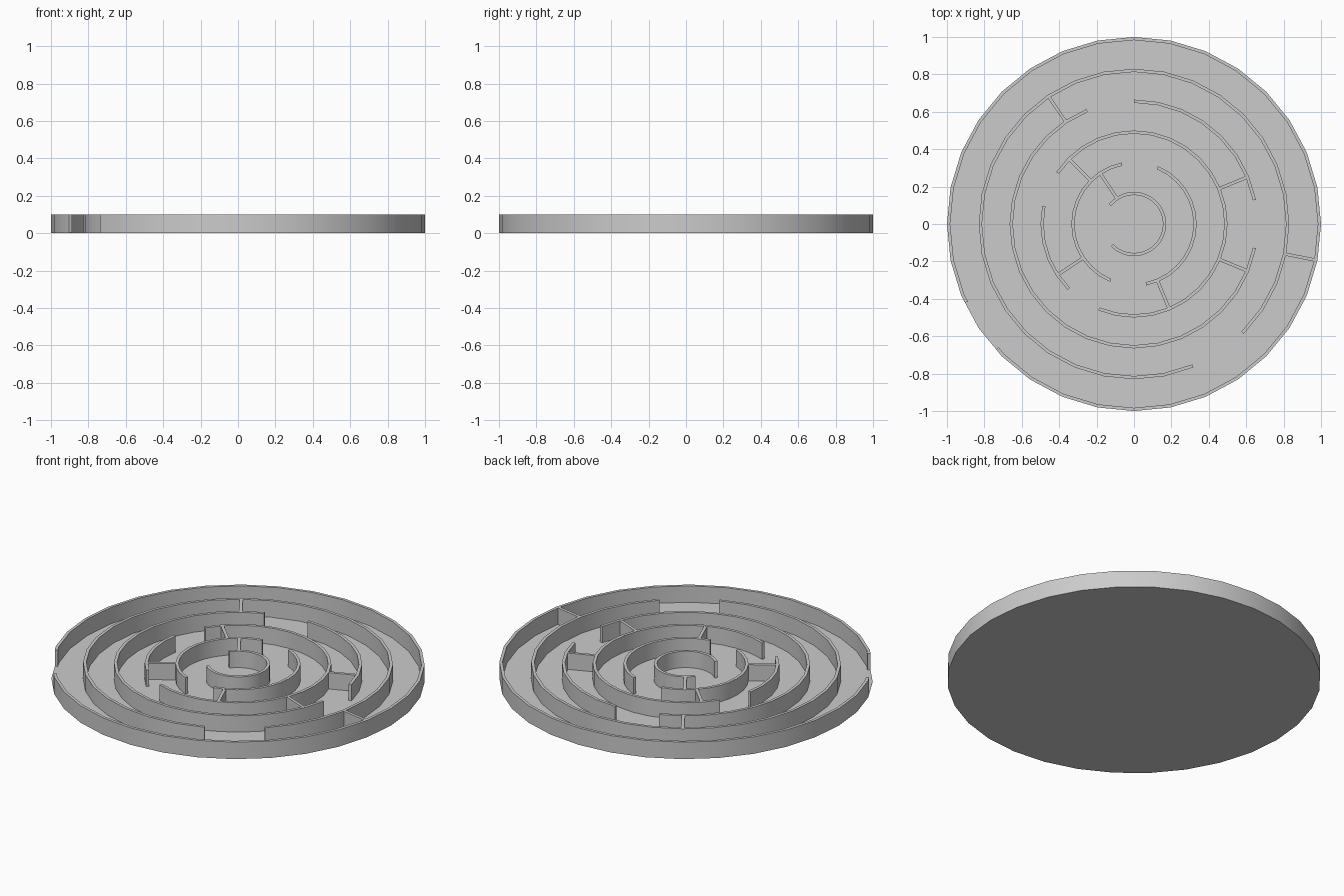
import bpy
import bmesh
from math import radians, sin, cos, floor

cube = bpy.data.objects.get("Cube")
if cube:
    bpy.data.objects.remove(cube)

HEIGHT = 0.1
FLOOR = 0.003
THICK = 0.017
STEP = 360 / 32          # facet angle shared by every ring
RADII = [1.0, 0.83, 0.665, 0.5, 0.335, 0.172]   # outer radius of each ring

grey = bpy.data.materials.new("plain grey")
grey.use_nodes = True
colour = (0.6, 0.6, 0.6, 1)
grey.diffuse_color = colour
grey.node_tree.nodes["Principled BSDF"].inputs["Base Color"].default_value = colour


def finish(name, bm):
    bmesh.ops.recalc_face_normals(bm, faces=bm.faces)
    mesh = bpy.data.meshes.new(name)
    bm.to_mesh(mesh)
    bm.free()
    mesh.materials.append(grey)
    obj = bpy.data.objects.new(name, mesh)
    bpy.context.collection.objects.link(obj)
    bpy.ops.object.select_all(action='DESELECT')
    obj.select_set(True)
    bpy.context.view_layer.objects.active = obj
    bpy.ops.object.shade_smooth_by_angle(angle=radians(30))


def curved_wall(name, ring, start, end):
    """Faceted wall sweeping anticlockwise between two angles in degrees."""
    angles = [start]
    nxt = (floor(start / STEP + 1e-6) + 1) * STEP
    while nxt < end - 0.01:
        angles.append(nxt)
        nxt += STEP
    angles.append(end)
    outer = RADII[ring]
    inner = outer - THICK
    bm = bmesh.new()
    sections = []
    for angle in angles:
        # Points between facet corners lie on the straight facet
        offset = (angle % STEP) - STEP / 2
        flat = cos(radians(STEP / 2)) / cos(radians(offset))
        c, s = cos(radians(angle)) * flat, sin(radians(angle)) * flat
        sections.append([bm.verts.new((r * c, r * s, z)) for r, z in
                         ((inner, 0), (outer, 0), (outer, HEIGHT), (inner, HEIGHT))])
    for a, b in zip(sections, sections[1:]):
        for i in range(4):
            j = (i + 1) % 4
            bm.faces.new((a[i], a[j], b[j], b[i]))
    bm.faces.new(sections[0])
    bm.faces.new(sections[-1])
    finish(name, bm)


def spoke_wall(name, ring, angle):
    """Straight radial wall from a ring to the next one inward."""
    a = radians(angle)
    near, far = RADII[ring + 1] - THICK / 2, RADII[ring] - THICK / 2
    bm = bmesh.new()
    bmesh.ops.create_cube(bm, size=1)
    for v in bm.verts:
        r = far if v.co.x > 0 else near
        side = v.co.y * THICK
        z = HEIGHT - 0.0005 if v.co.z > 0 else 0
        v.co = (r * cos(a) - side * sin(a), r * sin(a) + side * cos(a), z)
    finish(name, bm)


# Floor disc
bm = bmesh.new()
bmesh.ops.create_cone(bm, cap_ends=True, segments=32, radius1=1, radius2=1, depth=FLOOR)
bmesh.ops.translate(bm, verts=bm.verts, vec=(0, 0, FLOOR / 2))
finish("floor", bm)

# Ring walls, each arc running from the end of one gap to the next
arcs = [
    ("outer_wall", 0, -137.7, 205),
    ("second_ring", 1, -45, 292.5),
    ("third_ring_long", 2, 112.5, 348.75),
    ("third_ring_short", 2, 11.25, 90),
    ("fourth_ring_long", 3, -112.5, 146.25),
    ("fourth_ring_short", 3, 168.75, 225),
    ("fifth_ring_left", 4, 101.25, 247.5),
    ("fifth_ring_right", 4, -78.75, 67.5),
    ("centre_ring", 5, -136, 142),
]
for arc in arcs:
    curved_wall(*arc)

# Radial walls: ring index and facet corner number
spokes = [(0, -1), (1, 11), (2, 2), (2, -2), (3, 12), (3, 19), (3, -6), (4, 11)]
for n, (ring, corner) in enumerate(spokes, 1):
    spoke_wall(f"spoke_wall_{n}", ring, corner * STEP)
